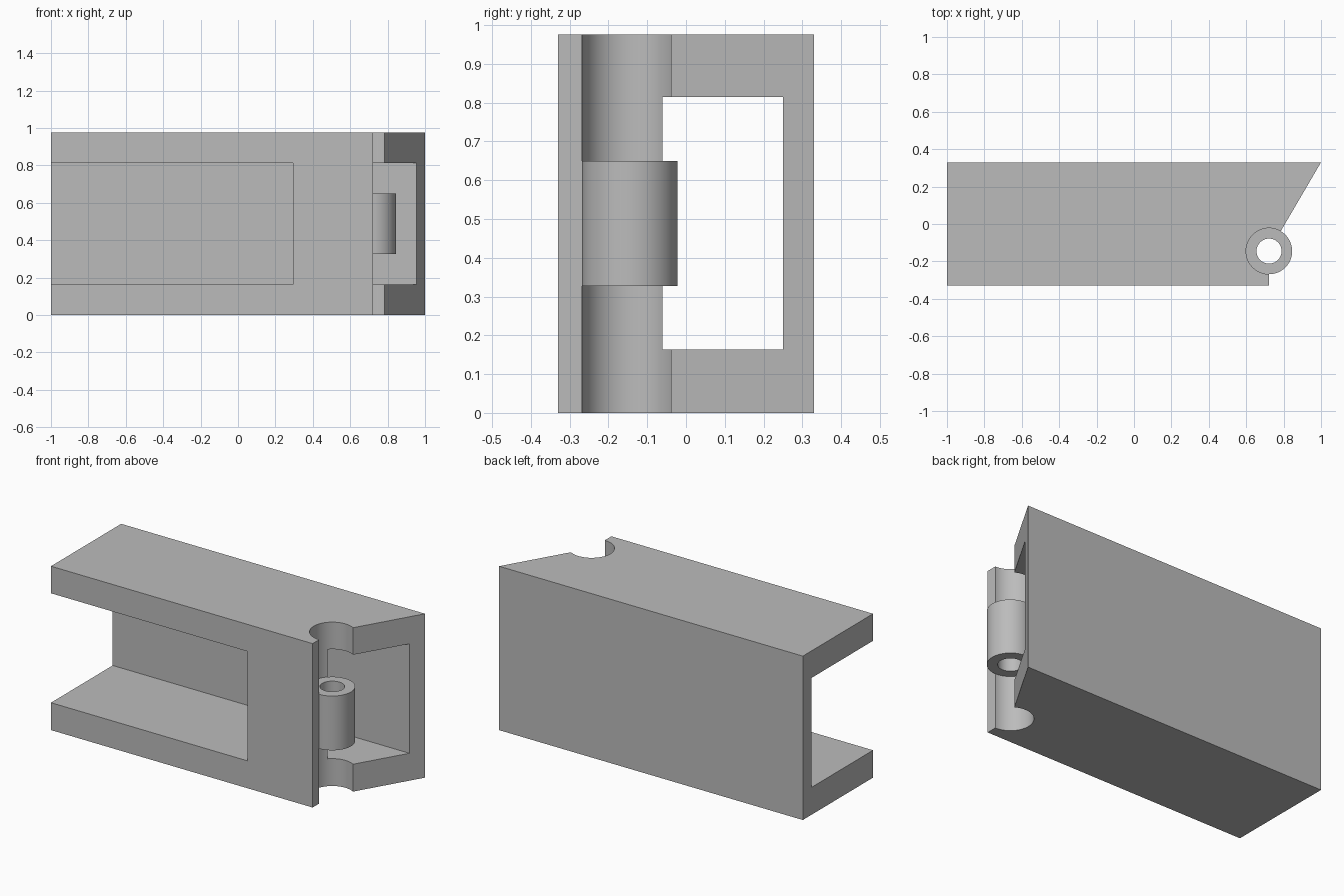
import bpy
import bmesh
import math

cube = bpy.data.objects.get("Cube")
if cube:
    bpy.data.objects.remove(cube, do_unlink=True)

HEIGHT = 0.975
PIVOT = (0.722, -0.145)      # hinge axis
R_OUT, R_HOLE = 0.123, 0.067
Z_LOW, Z_HIGH = 0.163, 0.814  # channel floor and ceiling

grey = bpy.data.materials.new("plain grey")
grey.use_nodes = True
colour = (0.5, 0.5, 0.5, 1)
grey.diffuse_color = colour
grey.node_tree.nodes["Principled BSDF"].inputs["Base Color"].default_value = colour


def prism(name, outline, z0, z1):
    """Extrude an xy outline from z0 to z1."""
    bm = bmesh.new()
    face = bm.faces.new([bm.verts.new((x, y, z0)) for x, y in outline])
    new = bmesh.ops.extrude_face_region(bm, geom=[face])["geom"]
    top = [g for g in new if isinstance(g, bmesh.types.BMVert)]
    bmesh.ops.translate(bm, verts=top, vec=(0, 0, z1 - z0))
    bmesh.ops.recalc_face_normals(bm, faces=bm.faces)
    mesh = bpy.data.meshes.new(name)
    bm.to_mesh(mesh)
    bm.free()
    mesh.materials.append(grey)
    obj = bpy.data.objects.new(name, mesh)
    bpy.context.collection.objects.link(obj)
    return obj


def circle(radius, count=64):
    return [(PIVOT[0] + radius * math.cos(math.tau * i / count),
             PIVOT[1] + radius * math.sin(math.tau * i / count)) for i in range(count)]


def combine(target, tool, operation):
    """Apply a boolean and discard the tool."""
    mod = target.modifiers.new("combine", "BOOLEAN")
    mod.operation = operation
    mod.solver = "EXACT"
    mod.object = tool
    bpy.context.view_layer.objects.active = target
    bpy.ops.object.modifier_apply(modifier=mod.name)
    bpy.data.objects.remove(tool, do_unlink=True)


# Block with the slanted right end
body = prism("hinge_block", [(-1, -0.33), (PIVOT[0], -0.33), PIVOT, (1, 0.33), (-1, 0.33)],
             0, HEIGHT)

# Channel: open to the front on the left, running behind the front plate to the right
channel = [(-1.2, -0.5), (0.295, -0.5), (0.295, -0.061), (1.2, -0.061),
           (1.2, 0.25), (-1.2, 0.25)]
combine(body, prism("channel_cutter", channel, Z_LOW, Z_HIGH), "DIFFERENCE")

# Round hinge groove along the full height
combine(body, prism("groove_cutter", circle(R_OUT), -0.1, HEIGHT + 0.1), "DIFFERENCE")

# Hollow hinge barrel, joined to the groove wall
barrel = prism("hinge_barrel", circle(R_OUT + 0.0006), 0.327, 0.65)
combine(barrel, prism("pin_cutter", circle(R_HOLE), 0.2, 0.8), "DIFFERENCE")
combine(body, barrel, "UNION")

bpy.ops.object.select_all(action="DESELECT")
body.select_set(True)
bpy.context.view_layer.objects.active = body
bpy.ops.object.shade_smooth_by_angle(angle=math.radians(30))
